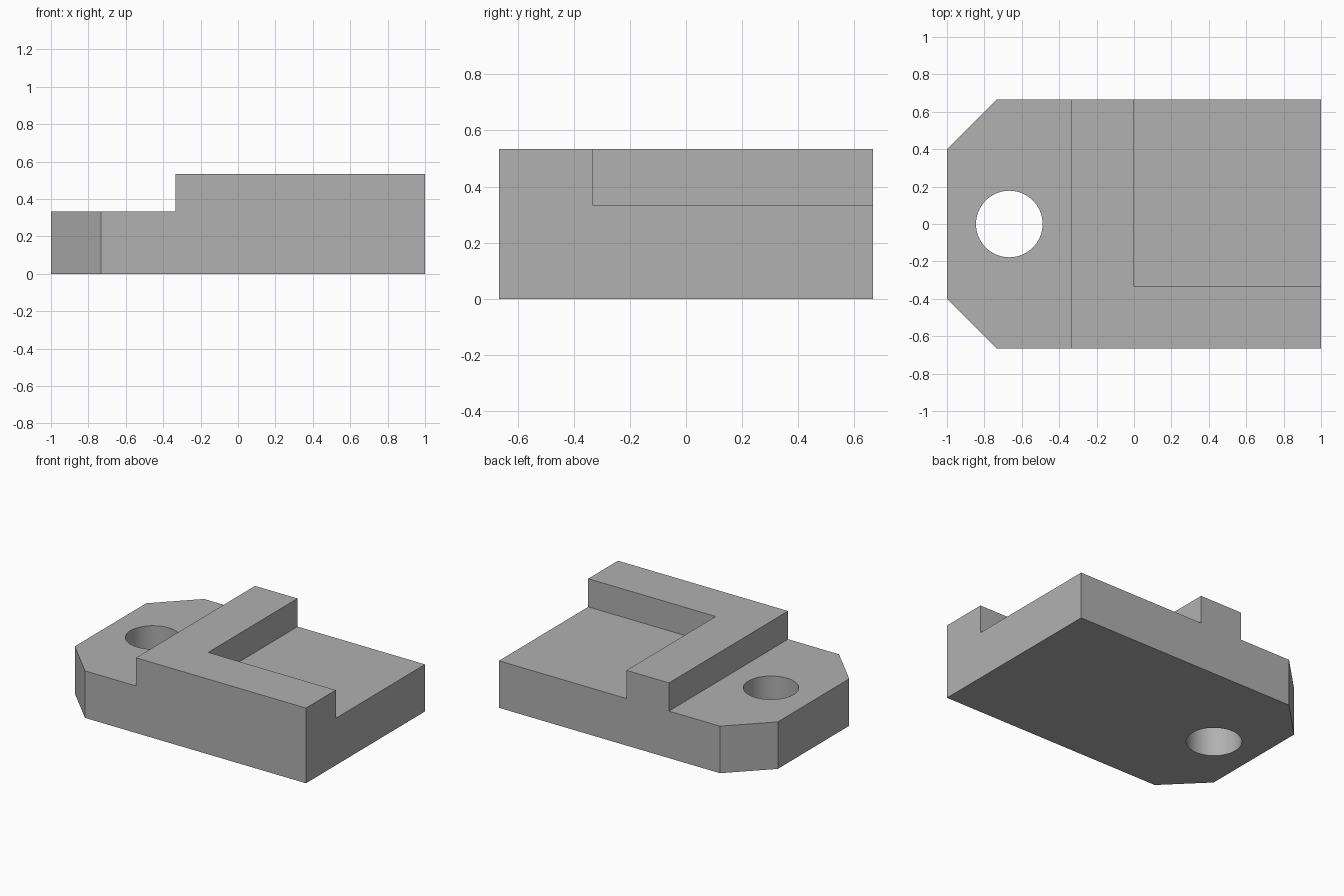
import bpy
import bmesh
import math

cube = bpy.data.objects.get("Cube")
if cube:
    bpy.data.objects.remove(cube, do_unlink=True)

HALF_W = 2 / 3      # half depth of the block
STEP = 1 / 3        # height of the low surfaces
TOP = 0.533         # height of the raised wall
OVER = 0.1          # how far cutters overshoot

grey = bpy.data.materials.new("plain grey")
grey.use_nodes = True
grey.diffuse_color = (0.44, 0.44, 0.44, 1)
grey.node_tree.nodes["Principled BSDF"].inputs["Base Color"].default_value = (0.44, 0.44, 0.44, 1)


def prism(name, outline, z0, z1):
    """Extrude a counter-clockwise xy outline from z0 to z1."""
    bm = bmesh.new()
    face = bm.faces.new([bm.verts.new((x, y, z0)) for x, y in outline])
    out = bmesh.ops.extrude_face_region(bm, geom=[face], use_keep_orig=True)
    for v in out["geom"]:
        if isinstance(v, bmesh.types.BMVert):
            v.co.z = z1
    bmesh.ops.recalc_face_normals(bm, faces=bm.faces[:])
    mesh = bpy.data.meshes.new(name)
    bm.to_mesh(mesh)
    bm.free()
    mesh.materials.append(grey)
    obj = bpy.data.objects.new(name, mesh)
    bpy.context.collection.objects.link(obj)
    return obj


def rect(x0, x1, y0, y1):
    return [(x0, y0), (x1, y0), (x1, y1), (x0, y1)]


# Full-height block with two chamfered corners
block = prism("mounting_block", [
    (-0.733, -HALF_W), (1, -HALF_W), (1, HALF_W),
    (-0.733, HALF_W), (-1, 0.4), (-1, -0.4)], 0, TOP)

# Cutters: low tab at the end, corner pocket, round bolt hole
SIDES = 64
circle = [(-2 / 3 + 0.178 * math.cos(2 * math.pi * i / SIDES),
           0.178 * math.sin(2 * math.pi * i / SIDES)) for i in range(SIDES)]
cutters = [
    prism("tab_cutter", rect(-1 - OVER, -1 / 3, -HALF_W - OVER, HALF_W + OVER), STEP, TOP + OVER),
    prism("pocket_cutter", rect(0, 1 + OVER, -1 / 3, HALF_W + OVER), STEP, TOP + OVER),
    prism("hole_cutter", circle, -OVER, TOP + OVER),
]
for cutter in cutters:
    cutter.hide_render = True
    mod = block.modifiers.new(cutter.name, 'BOOLEAN')
    mod.operation = 'DIFFERENCE'
    mod.solver = 'EXACT'
    mod.object = cutter

# Bake the cuts and drop the cutters
bpy.context.view_layer.update()
graph = bpy.context.evaluated_depsgraph_get()
result = bpy.data.meshes.new_from_object(block.evaluated_get(graph))
block.modifiers.clear()
block.data = result
for cutter in cutters:
    bpy.data.objects.remove(cutter, do_unlink=True)

# Smooth hole wall, sharp edges elsewhere
bpy.ops.object.select_all(action='DESELECT')
block.select_set(True)
bpy.context.view_layer.objects.active = block
bpy.ops.object.shade_smooth_by_angle(angle=math.radians(30))
